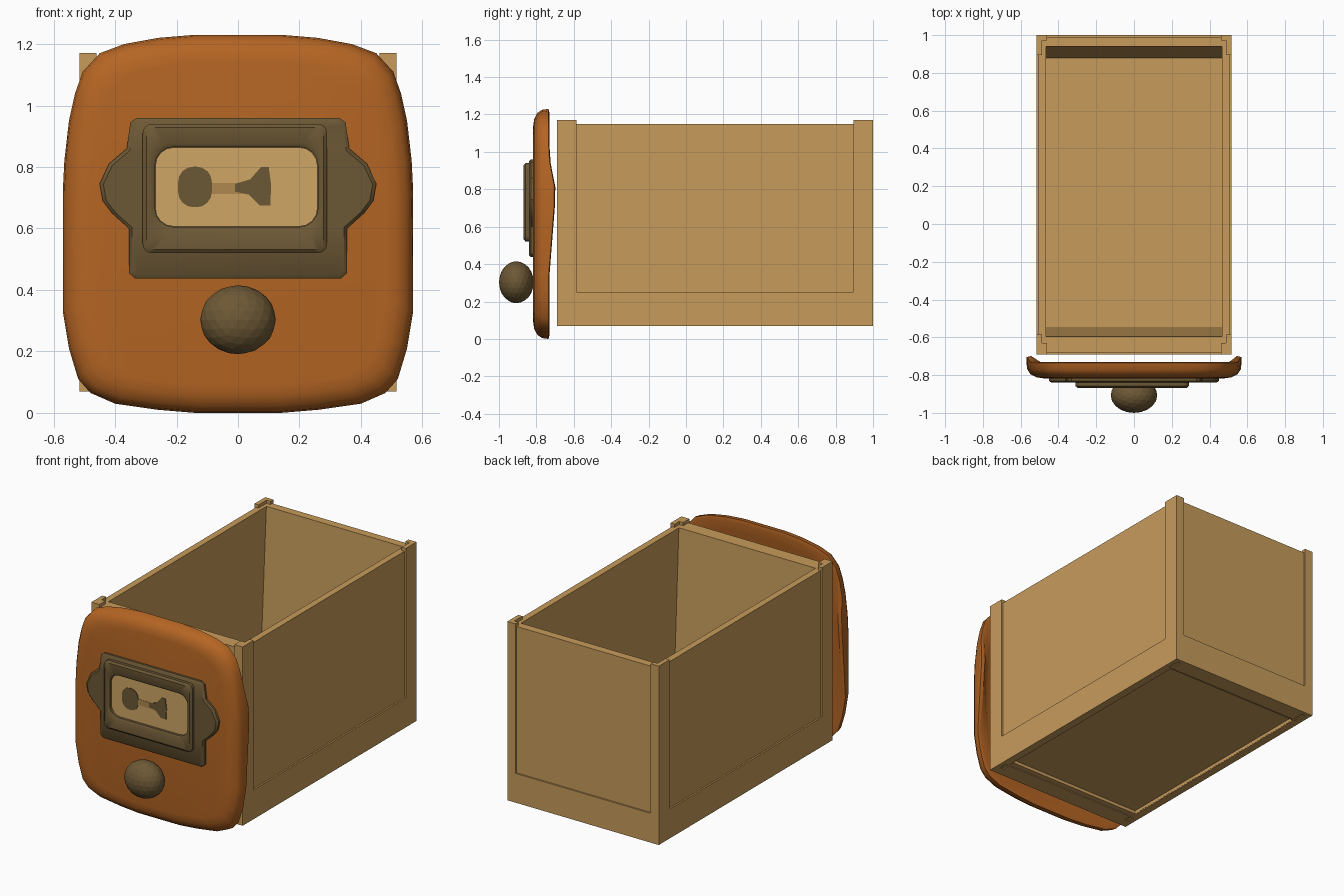
import bpy, bmesh, math

if "Cube" in bpy.data.objects:
    bpy.data.objects.remove(bpy.data.objects["Cube"], do_unlink=True)


def material(name, rgb):
    m = bpy.data.materials.new(name)
    m.use_nodes = True
    m.diffuse_color = (*rgb, 1)
    m.node_tree.nodes["Principled BSDF"].inputs["Base Color"].default_value = (*rgb, 1)
    return m


TAN = material("light wood", (0.57, 0.33, 0.105))
ORANGE = material("orange wood", (0.46, 0.13, 0.017))
BRONZE = material("dull bronze", (0.152, 0.098, 0.036))
PAPER = material("label paper", (0.62, 0.38, 0.13))
SHADE = material("label crease", (0.42, 0.25, 0.08))


def finish(name, bm, mat, smooth=False):
    bmesh.ops.recalc_face_normals(bm, faces=bm.faces)
    me = bpy.data.meshes.new(name)
    bm.to_mesh(me)
    bm.free()
    me.materials.append(mat)
    ob = bpy.data.objects.new(name, me)
    bpy.context.collection.objects.link(ob)
    if smooth:
        bpy.ops.object.select_all(action="DESELECT")
        ob.select_set(True)
        bpy.context.view_layer.objects.active = ob
        bpy.ops.object.shade_smooth_by_angle(angle=math.radians(35))
    return ob


def loft(name, rings, mat, wrap=False, smooth=False):
    """Skin equal-length rings; cap both ends, or join last to first."""
    bm = bmesh.new()
    vs = [[bm.verts.new(p) for p in r] for r in rings]
    pairs = list(zip(vs, vs[1:])) + ([(vs[-1], vs[0])] if wrap else [])
    n = len(vs[0])
    for a, b in pairs:
        for i in range(n):
            j = (i + 1) % n
            bm.faces.new((a[i], a[j], b[j], b[i]))
    if not wrap:
        bm.faces.new(vs[0])
        bm.faces.new(vs[-1])
    return finish(name, bm, mat, smooth)


def box(name, x, y, z, mat=TAN):
    ring = [(x[0], y[0]), (x[1], y[0]), (x[1], y[1]), (x[0], y[1])]
    return loft(name, [[(a, b, h) for a, b in ring] for h in z], mat)


def at_y(pts, y):
    return [(x, y, z) for x, z in pts]


def mirrored(half):
    """Close a right-hand outline across x = 0."""
    return half + [(-x, z) for x, z in reversed(half) if x > 0]


def scaled(pts, inset, c=(0, 0)):
    hx = max(abs(x - c[0]) for x, z in pts)
    hz = max(abs(z - c[1]) for x, z in pts)
    return [(c[0] + (x - c[0]) * (1 - inset / hx),
             c[1] + (z - c[1]) * (1 - inset / hz)) for x, z in pts]


def rounded(cx, cz, hx, hz, r, n=5):
    pts = []
    for k, (sx, sz) in enumerate([(1, 1), (-1, 1), (-1, -1), (1, -1)]):
        for i in range(n):
            a = math.pi / 2 * (k + i / (n - 1))
            pts.append((cx + sx * (hx - r) + r * math.cos(a),
                        cz + sz * (hz - r) + r * math.sin(a)))
    return pts


# Drawer box: corner posts, bottom rails, recessed panels, floor
BASE, RAIL, RIM, TOP = 0.07, 0.25, 1.15, 1.17
for side, s in (("left", 1), ("right", -1)):
    for end, y0, dy, t in (("front", -0.69, 1, 0.06), ("back", 1.0, -1, 0.028)):
        ell = [(s * 0.515, y0), (s * 0.515, y0 + dy * 0.105),
               (s * 0.487, y0 + dy * 0.105), (s * 0.487, y0 + dy * t),
               (s * 0.46, y0 + dy * t), (s * 0.46, y0)]
        loft(f"{side}_{end}_post", [[(x, y, z) for x, y in ell] for z in (BASE, TOP)], TAN)
    xs = sorted((s * 0.466, s * 0.515))
    box(f"{side}_rail", xs, (-0.585, 0.895), (BASE, RAIL))
    xs = sorted((s * 0.465, s * 0.505))
    box(f"{side}_panel", xs, (-0.68, 0.99), (BASE + 0.005, RIM))

for end, out, face, top, foot in (("front", -0.69, -0.68, -0.595, -0.545),
                                  ("back", 1.0, 0.99, 0.94, 0.88)):
    rail_in = -0.58 if out < 0 else 0.895
    box(f"{end}_rail", (-0.46, 0.46), sorted((out, rail_in)), (BASE, RAIL))
    section = [(face, BASE + 0.005), (face, RIM), (top, RIM), (foot, 0.12), (foot, BASE + 0.005)]
    loft(f"{end}_panel", [[(x, y, z) for y, z in section] for x in (-0.465, 0.465)], TAN)

box("floor_panel", (-0.465, 0.465), (-0.55, 0.885), (0.095, 0.121))

# Drawer front: a pillow-shaped slab with slightly raised side edges at the rear
outline = mirrored([(0, 1.23), (0.14, 1.23), (0.26, 1.22), (0.37, 1.2), (0.45, 1.17),
                    (0.505, 1.11), (0.53, 1.04), (0.55, 0.95), (0.565, 0.82), (0.57, 0.72),
                    (0.57, 0.33), (0.55, 0.21), (0.52, 0.11), (0.48, 0.065),
                    (0.4, 0.03), (0.26, 0.01), (0.14, 0.0), (0, 0)])
mid = (0, 0.615)


def rear(x, z):
    return 0.035 * math.exp(-((z - 0.77) / 0.13) ** 2) if abs(x) > 0.5 else 0


slab = [at_y(scaled(outline, i, mid), y)
        for y, i in ((-0.817, 0.09), (-0.812, 0.055), (-0.795, 0.022), (-0.77, 0.005))]
slab.append([(x, -0.735 + rear(x, z), z) for x, z in outline])
slab.append([(x, -0.73 + rear(x, z), z) for x, z in scaled(outline, 0.02, mid)])
slab.append(at_y(scaled(outline, 0.08, mid), -0.745))
loft("drawer_front", slab, ORANGE, smooth=True)

# Label holder: back plate with pointed ears
plate = mirrored([(0.33, 0.96), (0.35, 0.945), (0.362, 0.86), (0.42, 0.81), (0.45, 0.745),
                  (0.44, 0.69), (0.41, 0.65), (0.355, 0.6), (0.355, 0.455), (0.335, 0.437)])
c = (0, 0.7)
loft("holder_plate", [at_y(scaled(plate, i, c), y)
                      for y, i in ((-0.8, 0), (-0.83, 0), (-0.84, 0.012))], BRONZE, smooth=True)

# Raised frame around the label window
outer = rounded(-0.01, 0.73, 0.3, 0.21, 0.03)
window = rounded(-0.005, 0.735, 0.265, 0.13, 0.06)
c = (-0.01, 0.73)
loft("holder_frame", [at_y(window, -0.835), at_y(outer, -0.835), at_y(outer, -0.858),
                      at_y(scaled(outer, 0.012, c), -0.868),
                      at_y(scaled(window, -0.012, c), -0.868),
                      at_y(window, -0.86)], BRONZE, wrap=True, smooth=True)


# Label and its painted marks
def decal(name, pts, y, mat):
    loft(name, [at_y(pts, y + 0.004), at_y(pts, y)], mat)


decal("label", rounded(-0.005, 0.735, 0.264, 0.129, 0.06), -0.846, PAPER)
decal("label_bar", rounded(-0.03, 0.73, 0.07, 0.018, 0.01), -0.848, SHADE)
decal("label_round_mark", rounded(-0.14, 0.735, 0.055, 0.066, 0.05), -0.85, BRONZE)
decal("label_flared_mark", [(-0.01, 0.745), (0.04, 0.76), (0.075, 0.8), (0.1, 0.8), (0.108, 0.74),
                            (0.105, 0.675), (0.07, 0.675), (0.035, 0.71), (-0.01, 0.72)],
      -0.85, BRONZE)

# Knob: faceted flattened ball
bm = bmesh.new()
bmesh.ops.create_icosphere(bm, subdivisions=3, radius=1)
for v in bm.verts:
    v.co = (v.co.x * 0.123, -0.907 + v.co.y * 0.093, 0.303 + v.co.z * 0.112)
finish("knob", bm, BRONZE)
